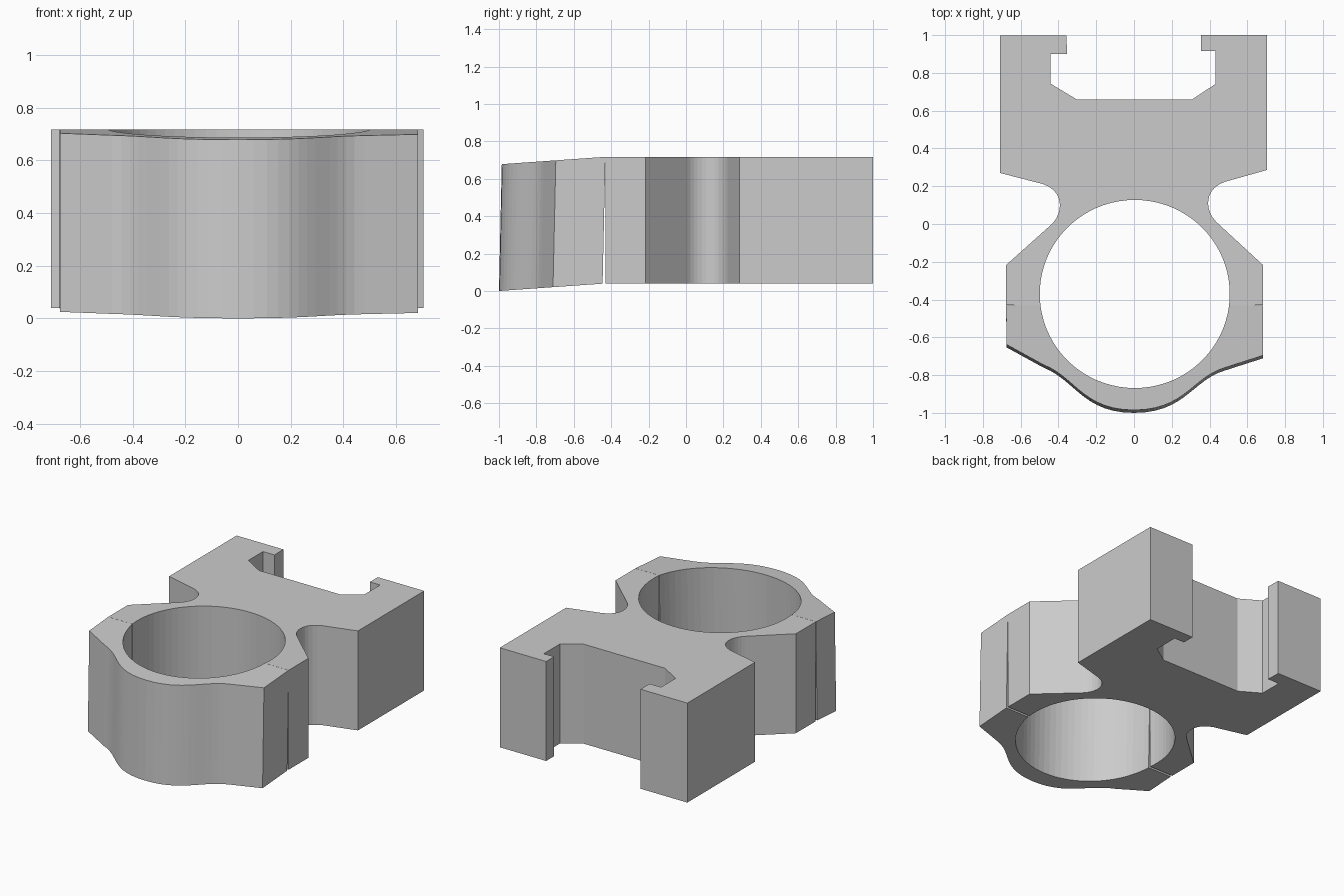
import bpy
import bmesh
import math
from mathutils import Vector
from mathutils.geometry import interpolate_bezier

if "Cube" in bpy.data.objects:
    bpy.data.objects.remove(bpy.data.objects["Cube"])

Z0, Z1 = 0.039, 0.717      # bottom and top of the clamp
SEAM = -0.43               # y of the joint between body and cap


def prism(name, outline):
    """Extrude a flat outline from Z0 to Z1."""
    bm = bmesh.new()
    face = bm.faces.new([bm.verts.new((x, y, Z0)) for x, y in outline])
    top = bmesh.ops.extrude_face_region(bm, geom=[face])
    for v in top["geom"]:
        if isinstance(v, bmesh.types.BMVert):
            v.co.z = Z1
    bmesh.ops.recalc_face_normals(bm, faces=bm.faces)
    mesh = bpy.data.meshes.new(name)
    bm.to_mesh(mesh)
    bm.free()
    ob = bpy.data.objects.new(name, mesh)
    bpy.context.collection.objects.link(ob)
    return ob


def curve(a, b, c, d, n=12):
    """Bezier points from a to d with handles b and c."""
    pts = interpolate_bezier(*[Vector((*p, 0)) for p in (a, b, c, d)], n)
    return [(p.x, p.y) for p in pts]


def bore(start, end, n):
    """Arc of the round hole, angles in degrees."""
    arc = [math.radians(start + (end - start) * i / n) for i in range(n + 1)]
    return [(0.004 + 0.503 * math.cos(a), -0.37 + 0.4975 * math.sin(a)) for a in arc]


def waist(side, dy):
    """Rounded neck between rail block and ring, top to bottom."""
    pts = curve((0.48, 0.223), (0.36, 0.18), (0.38, 0.06), (0.44, 0.007))
    return [(side * x, y + dy) for x, y in pts]


# Body: rail slot block, neck and upper half of the ring
slot = [(-0.709, 0.998), (-0.357, 0.998), (-0.355, 0.90), (-0.442, 0.90),
        (-0.442, 0.743), (-0.304, 0.66), (0.308, 0.66), (0.431, 0.741),
        (0.431, 0.915), (0.354, 0.915), (0.354, 1.0), (0.704, 1.0)]
right = [(0.704, 0.286)] + waist(1, 0) + [(0.683, -0.217), (0.683, SEAM)]
left = [(-0.677, SEAM), (-0.677, -0.217)] + waist(-1, -0.012)[::-1] + [(-0.709, 0.27)]
prism("clamp_body", slot + right + bore(-7, 187, 40) + left)

# Cap: lower half of the ring with thin wavy outer wall
cap_outline = ([(0.683, SEAM), (0.683, -0.695)]
               + curve((0.48, -0.76), (0.31, -0.81), (0.27, -0.984), (0.0, -0.984), 14)
               + curve((0.0, -0.984), (-0.27, -0.984), (-0.31, -0.81), (-0.48, -0.744), 14)[1:]
               + [(-0.675, -0.637), (-0.677, SEAM)]
               + bore(187, 353, 34))
cap = prism("clamp_cap", cap_outline)

# Tilt the cap slightly so the joint opens towards the bottom
for v in cap.data.vertices:
    x, y, z = v.co
    low = (Z1 - z) / (Z1 - Z0)
    v.co = (x, y - 0.001 - 0.015 * low, z + (y - SEAM) * 0.0704)
